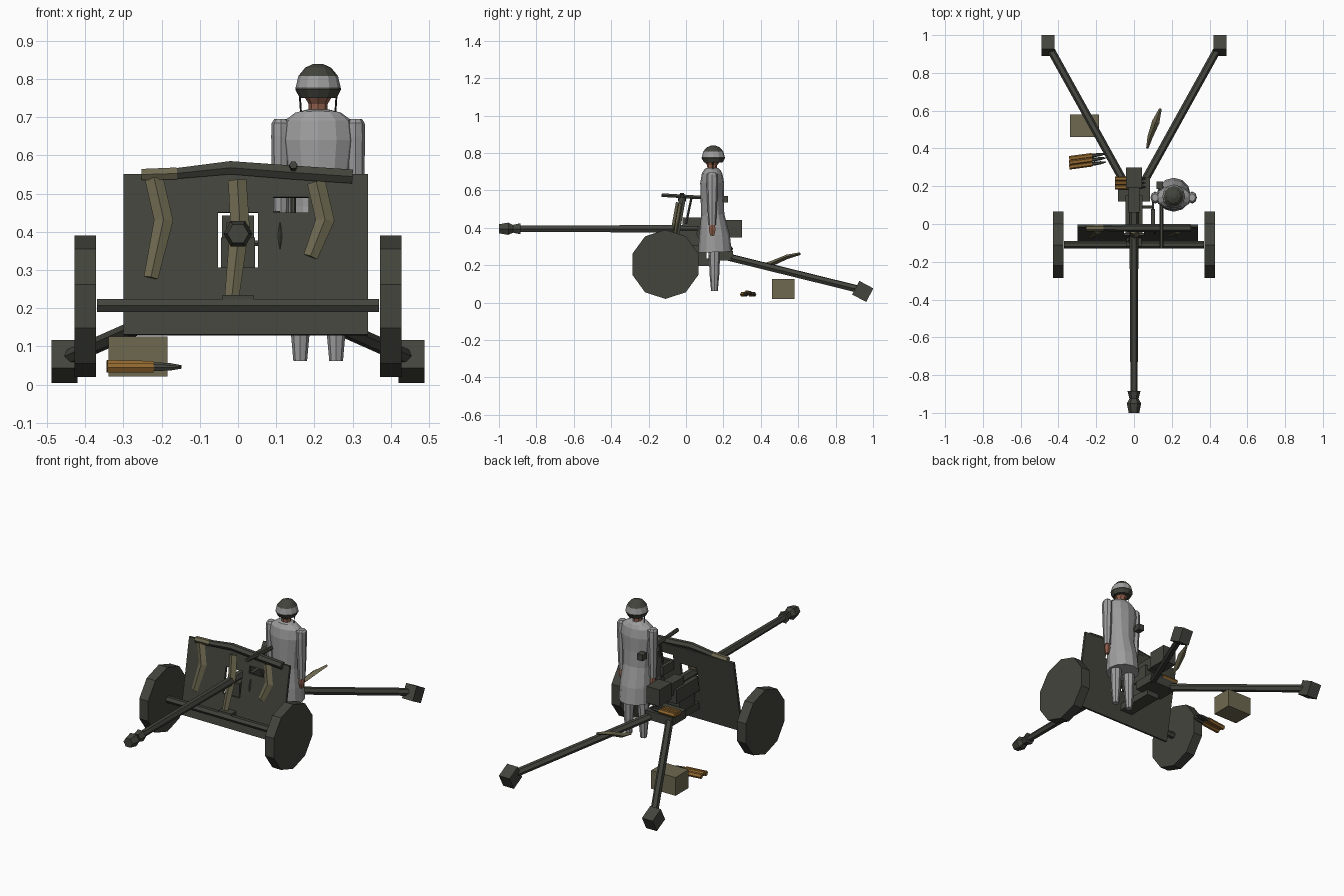
import bpy, bmesh, math
from mathutils import Vector, Matrix


def mat(name, r, g, b):
    m = bpy.data.materials.new(name)
    m.diffuse_color = (r, g, b, 1)
    return m


DARK = mat("dark_gunmetal", 0.055, 0.058, 0.045)
OLIVE = mat("olive_drab", 0.155, 0.14, 0.08)
GREY = mat("coat_grey", 0.34, 0.34, 0.34)
BRASS = mat("brass", 0.29, 0.14, 0.03)
SKIN = mat("skin", 0.29, 0.12, 0.075)
BLACK = mat("near_black", 0.025, 0.025, 0.025)


def finish(name, bm, material):
    bmesh.ops.recalc_face_normals(bm, faces=bm.faces)
    me = bpy.data.meshes.new(name)
    bm.to_mesh(me)
    bm.free()
    me.materials.append(material)
    ob = bpy.data.objects.new(name, me)
    bpy.context.collection.objects.link(ob)
    return ob


def box(name, centre, size, material, tilt=0):
    bm = bmesh.new()
    m = Matrix.Translation(centre) @ Matrix.Rotation(tilt, 4, 'X') @ Matrix.Diagonal((*size, 1))
    bmesh.ops.create_cube(bm, size=1, matrix=m)
    return finish(name, bm, material)


def tube(name, pts, radii, material, n=6, phase=0):
    """Loft n-sided rings along a path; a radius may be a (wide, deep) pair."""
    pts = [Vector(p) for p in pts]
    if not isinstance(radii, list):
        radii = [radii] * len(pts)
    steep = abs((pts[-1] - pts[0]).normalized().z) > 0.75
    bm = bmesh.new()
    rings = []
    for i, (p, r) in enumerate(zip(pts, radii)):
        t = (pts[min(i + 1, len(pts) - 1)] - pts[max(i - 1, 0)]).normalized()
        if steep:
            v = t.cross(Vector((1, 0, 0))).normalized()
            u = v.cross(t)
        else:
            u = t.cross(Vector((0, 0, 1))).normalized()
            v = u.cross(t)
        a, b = r if isinstance(r, tuple) else (r, r)
        rings.append([bm.verts.new(p + u * a * math.cos(phase + k * math.tau / n)
                                   + v * b * math.sin(phase + k * math.tau / n)) for k in range(n)])
    for A, B in zip(rings, rings[1:]):
        for k in range(n):
            bm.faces.new((A[k], A[(k + 1) % n], B[(k + 1) % n], B[k]))
    bm.faces.new(rings[0])
    bm.faces.new(rings[-1])
    return finish(name, bm, material)


def shield_y(z):
    return -0.085 + (z - 0.13) * 0.18


# Shield: a grid of panels with the gun port and sight port left open
xs = [-0.30, -0.053, 0.053, 0.093, 0.185, 0.34]
zs = [0.13, 0.305, 0.45, 0.49, 0.55]
bm = bmesh.new()
grid = [[bm.verts.new((x, shield_y(z), z)) for x in xs] for z in zs]
for j in range(4):
    for i in range(5):
        if (i, j) not in ((1, 1), (3, 2)):
            bm.faces.new((grid[j][i], grid[j][i + 1], grid[j + 1][i + 1], grid[j + 1][i]))
shield = finish("shield", bm, DARK)
solid = shield.modifiers.new("thickness", 'SOLIDIFY')
solid.thickness = 0.014
solid.offset = 0

# Barrel and muzzle brake
tube("barrel", [(0, -0.90, 0.395), (0, -0.3, 0.395), (0, 0.2, 0.395)], [0.019, 0.022, 0.026], DARK)
tube("muzzle_brake", [(0, y, 0.395) for y in (-1, -0.95, -0.925, -0.885)],
     [0.028, 0.038, 0.024, 0.034], DARK)
# Breech, cradle and lower carriage
box("breech", (0, 0.245, 0.395), (0.084, 0.11, 0.095), DARK)
box("breech_neck", (0, 0.13, 0.39), (0.06, 0.14, 0.07), DARK)
box("cradle", (0, 0.05, 0.345), (0.09, 0.20, 0.08), DARK)
box("pedestal", (0, 0.04, 0.27), (0.07, 0.14, 0.10), DARK)
box("carriage", (0, 0.185, 0.25), (0.17, 0.13, 0.05), DARK)
box("carriage_beam", (0, 0.02, 0.215), (0.08, 0.28, 0.04), DARK)
tube("elevation_shaft", [(0.03, 0.09, 0.37), (0.10, 0.09, 0.37)], 0.008, DARK)
tube("elevation_wheel", [(0.095, 0.09, 0.37), (0.107, 0.09, 0.37)], 0.035, DARK, 8)
box("sight_bracket", (0.10, 0.03, 0.43), (0.02, 0.10, 0.05), DARK)

# Axle, wheels, trail legs and spades
tube("axle", [(-0.37, -0.11, 0.207), (0.37, -0.11, 0.207)], 0.019, DARK)
for s, side in ((-1, "left"), (1, "right")):
    tube(side + "_wheel", [(s * 0.372, -0.11, 0.205), (s * 0.428, -0.11, 0.205)], 0.185, DARK, 10, math.pi / 2)
    tube(side + "_trail", [(s * 0.04, 0.2, 0.25), (s * 0.445, 0.93, 0.07)], 0.021, DARK)
    box(side + "_spade", (s * 0.455, 0.945, 0.06), (0.068, 0.085, 0.082), DARK, math.radians(-28))

# Cloth roll along the shield top and hanging camouflage strips
top_y = shield_y(0.55) - 0.012
tube("cloth_roll", [(-0.17, top_y, 0.552), (-0.02, top_y, 0.568), (0.15, top_y, 0.555), (0.30, top_y, 0.545)],
     [0.016, 0.02, 0.021, 0.021], DARK, 6)
tube("cloth_roll_end", [(-0.253, top_y, 0.55), (-0.16, top_y, 0.553)], [0.017, 0.018], OLIVE, 6)
strips = {"left": [(-0.22, 0.54), (-0.195, 0.43), (-0.228, 0.28)],
          "middle": [(-0.002, 0.535), (0.005, 0.42), (-0.016, 0.23)],
          "right": [(0.205, 0.53), (0.228, 0.43), (0.19, 0.335)]}
for key, path in strips.items():
    extra = 0.028 if key == "middle" else 0.012
    tube("camouflage_strip_" + key, [(x, shield_y(z) - extra, z) for x, z in path],
         [(0.024, 0.014), (0.025, 0.014), (0.019, 0.01)], OLIVE, 4)
tube("shield_leaf", [(0.11, shield_y(z) - 0.01, z) for z in (0.425, 0.39, 0.355)],
     [0.001, (0.006, 0.005), 0.001], DARK, 4)

# Branch lying on the right trail
tube("loose_branch", [(0.07, 0.40, 0.20), (0.085, 0.46, 0.21), (0.115, 0.54, 0.245), (0.14, 0.61, 0.262)],
     [0.006, 0.014, (0.02, 0.012), 0.007], OLIVE, 4)

# Long sighting tube with its eyepiece
tube("sight_tube", [(0.145, -0.13, 0.575), (0.145, 0.2, 0.555)], 0.011, DARK)
box("sight_eyepiece", (0.137, 0.205, 0.553), (0.035, 0.04, 0.035), DARK)
tube("sight_post", [(0.145, 0.0, 0.42), (0.145, 0.03, 0.565)], 0.007, DARK)


# Shells: brass case with a dark nose
def shell(name, a, b, r):
    a, b = Vector(a), Vector(b)
    tube(name + "_case", [a, a.lerp(b, 0.62)], r, BRASS)
    tube(name + "_nose", [a.lerp(b, 0.62), a.lerp(b, 0.85), b], [r * 0.75, r * 0.6, r * 0.2], DARK)


for i in range(3):
    shell(f"ground_shell_{i}", (-0.343, 0.302 + 0.022 * i, 0.044 + (0.008 if i == 1 else 0)),
          (-0.148, 0.328 + 0.022 * i, 0.044 + (0.004 if i == 1 else 0)), 0.014)
    shell(f"ready_shell_{i}", (-0.10, 0.195 + 0.022 * i, 0.288), (0.06, 0.195 + 0.022 * i, 0.288), 0.013)

# Ammunition box
box("ammunition_box", (-0.262, 0.52, 0.073), (0.155, 0.12, 0.105), OLIVE)

# Soldier: coat, legs, arms
cx, cy = 0.21, 0.14
tube("coat", [(cx, cy + d, z) for z, d in
              ((0.27, 0.015), (0.36, 0.012), (0.47, 0.003), (0.56, 0), (0.64, 0), (0.69, 0), (0.712, 0.003), (0.72, 0.003))],
     [(0.09, 0.09), (0.087, 0.082), (0.078, 0.062), (0.085, 0.062), (0.096, 0.064),
      (0.09, 0.055), (0.06, 0.042), (0.03, 0.03)], GREY, 12)
for s, side in ((-1, "left"), (1, "right")):
    tube(side + "_leg", [(cx + s * 0.047, cy + 0.012, 0.062), (cx + s * 0.047, cy + 0.012, 0.15),
                         (cx + s * 0.045, cy + 0.012, 0.32)], [0.018, 0.026, 0.033], GREY, 8)
    tube(side + "_arm", [(cx + s * 0.098, cy, z) for z in (0.415, 0.54, 0.65, 0.685, 0.695)],
         [(0.019, 0.02), (0.023, 0.027), (0.025, 0.032), (0.024, 0.03), (0.017, 0.02)], GREY, 8)
    tube(side + "_hand", [(cx + s * 0.098, cy, z) for z in (0.36, 0.39, 0.42)],
         [(0.010, 0.012), (0.015, 0.021), (0.013, 0.016)], SKIN, 6)
    tube(side + "_chin_strap", [(cx + s * 0.050, cy + 0.005, 0.785), (cx + s * 0.045, cy + 0.005, 0.712)],
         0.0025, BLACK, 4)

# Head and neck
tube("head", [(cx, cy, z) for z in (0.70, 0.735, 0.75, 0.78, 0.81)],
     [(0.025, 0.025), (0.025, 0.027), (0.034, 0.038), (0.04, 0.044), (0.03, 0.03)], SKIN, 8)

# Helmet: dark crown and rim with a grey band
helmet = tube("helmet", [(cx, cy + 0.006, z) for z in (0.75, 0.773, 0.778, 0.808, 0.83, 0.84)],
              [(0.048, 0.05), (0.06, 0.063), (0.059, 0.061), (0.052, 0.054), (0.034, 0.035), (0.012, 0.012)],
              DARK, 12)
helmet.data.materials.append(GREY)
for f in helmet.data.polygons:
    if 0.778 < f.center.z < 0.808:
        f.material_index = 1
